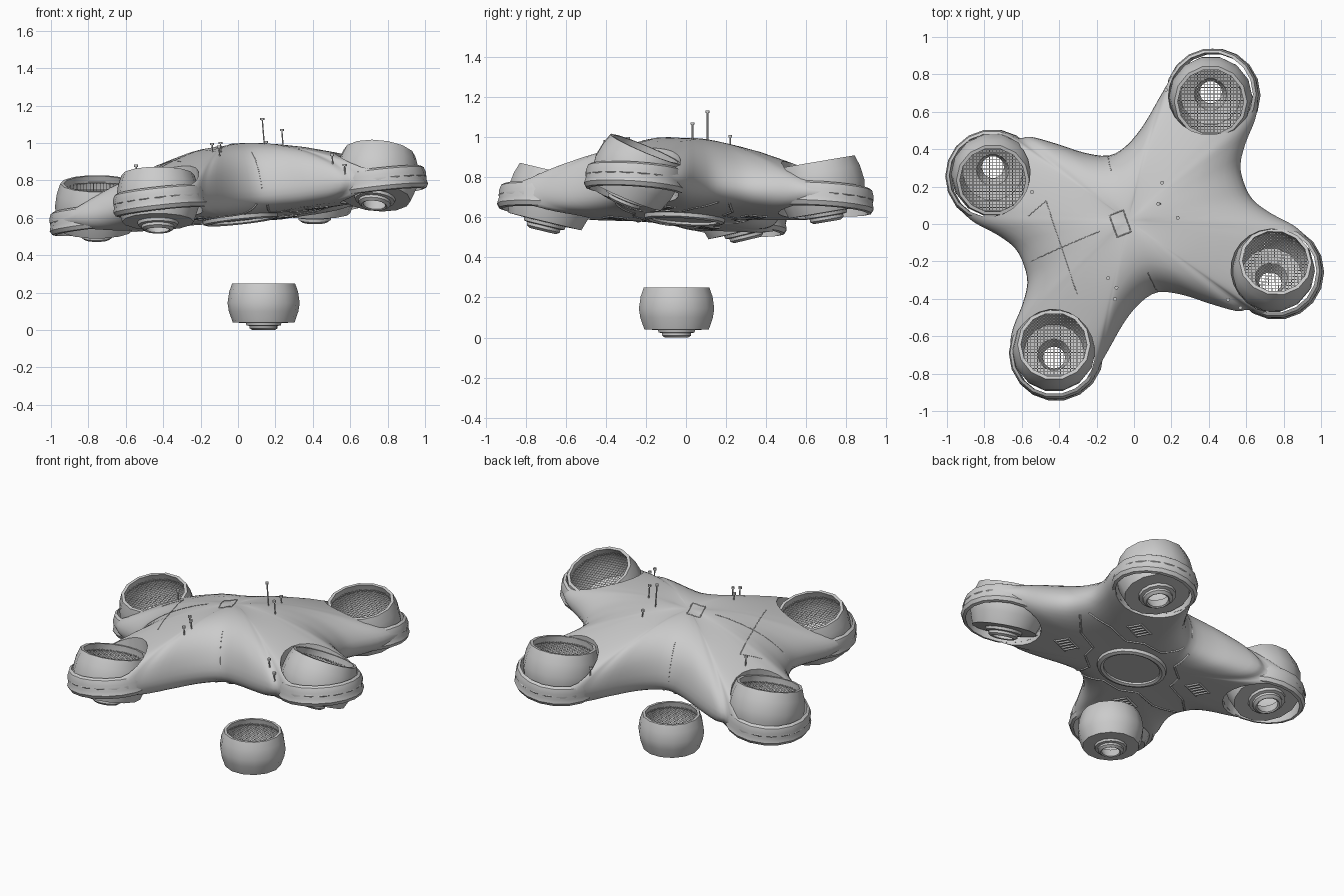
import bpy, bmesh, math
from mathutils import Vector, Matrix
from mathutils.bvhtree import BVHTree

if "Cube" in bpy.data.objects:
    bpy.data.objects.remove(bpy.data.objects["Cube"])

# Frame of the tilted hull: heading 20 degrees, slight pitch and roll
HULL = (Matrix.Translation((0, 0, 0.70))
        @ Vector((0, 0, 1)).rotation_difference(Vector((-0.11, 0.065, 1))).to_matrix().to_4x4()
        @ Matrix.Rotation(math.radians(20), 4, 'Z'))
INV = HULL.inverted()
ARM = (0.63, 0.505)
ARM_R = 0.248


def add(name, data, matrix=Matrix(), smooth=35):
    ob = bpy.data.objects.new(name, data)
    bpy.context.collection.objects.link(ob)
    ob.matrix_world = matrix
    if smooth and ob.type == 'MESH':
        bpy.ops.object.select_all(action='DESELECT')
        ob.select_set(True)
        bpy.context.view_layer.objects.active = ob
        bpy.ops.object.shade_smooth_by_angle(angle=math.radians(smooth))
    return ob


def mesh_from(name, verts, faces):
    me = bpy.data.meshes.new(name)
    me.from_pydata(verts, [], faces)
    bm = bmesh.new()
    bm.from_mesh(me)
    bmesh.ops.recalc_face_normals(bm, faces=bm.faces)
    bm.to_mesh(me)
    bm.free()
    return me


def lathe(name, profile, sides, closed=True):
    """Revolve an (r, z) profile; a closed profile makes a hollow ring."""
    n = len(profile)
    verts = [(r * math.cos(2 * math.pi * i / sides), r * math.sin(2 * math.pi * i / sides), z)
             for i in range(sides) for r, z in profile]
    faces = [(i * n + j, (i + 1) % sides * n + j,
              (i + 1) % sides * n + (j + 1) % n, i * n + (j + 1) % n)
             for i in range(sides) for j in range(n if closed else n - 1)]
    return mesh_from(name, verts, faces)


def tube(name, points, radius):
    cu = bpy.data.curves.new(name, 'CURVE')
    cu.dimensions = '3D'
    cu.bevel_depth = radius
    cu.bevel_resolution = 1
    cu.use_fill_caps = True
    sp = cu.splines.new('POLY')
    sp.points.add(len(points) - 1)
    for p, co in zip(sp.points, points):
        p.co = (*co, 1)
    return add(name, cu)


# Hull outline: half of it, repeated by a half turn into four arms
def quarter(flank):
    pts = [(0.63, 0), (0.645, 0.1), (0.71, 0.2), (0.80, 0.30)]
    pts += [(ARM[0] + ARM_R * math.cos(math.radians(a)), ARM[1] + ARM_R * math.sin(math.radians(a)))
            for a in range(-30, 146, 25)]
    return [Vector(p) for p in pts + flank + [(0, 0.39)]]


slim = quarter([(0.36, 0.59), (0.23, 0.48), (0.11, 0.41)])
wide = quarter([(0.36, 0.63), (0.235, 0.54), (0.12, 0.45)])
half = slim + [Vector((-p.x, p.y)) for p in wide[-2:0:-1]]
key = half + [-p for p in half]
outline = []
for i in range(len(key)):
    a, b, c, d = (key[(i + k) % len(key)] for k in (-1, 0, 1, 2))
    for t in (0, 1 / 3, 2 / 3):
        outline.append(0.5 * (2 * b + (c - a) * t + (2 * a - 5 * b + 4 * c - d) * t * t
                              + (3 * b - a - 3 * c + d) * t ** 3))

# Hull: domed top and shallow belly spread over scaled outlines
N = len(outline)
steps = [0.12, 0.25, 0.38, 0.5, 0.62, 0.72, 0.8, 0.87, 0.92, 0.96, 0.985]


def top_z(p, s):
    t = min(max(p.length - 0.05, 0), 1)
    return (0.085 + 0.21 * (1 - t * t * (3 - 2 * t))) * (1 - s ** 5) ** 0.5


def belly_z(p, s):
    return -0.1 * (1 - s ** 6) ** 0.5


rings = [(s, top_z) for s in steps] + [(1, None)] + [(s, belly_z) for s in reversed(steps)]
verts = [(*(p * s), f(p * s, s) if f else 0) for s, f in rings for p in outline]
faces = [(k * N + i, k * N + (i + 1) % N, (k + 1) * N + (i + 1) % N, (k + 1) * N + i)
         for k in range(len(rings) - 1) for i in range(N)]
verts += [(0, 0, 0.295), (0, 0, -0.1)]
last = (len(rings) - 1) * N
faces += [(i, (i + 1) % N, len(verts) - 2) for i in range(N)]
faces += [(last + i, last + (i + 1) % N, len(verts) - 1) for i in range(N)]
hull = add("hull", mesh_from("hull", verts, faces), HULL, 0)


def apply(mod):
    bpy.ops.object.select_all(action='DESELECT')
    bpy.context.view_layer.objects.active = hull
    bpy.context.view_layer.update()
    bpy.ops.object.modifier_apply(modifier=mod.name)


soften = hull.modifiers.new("soften", 'SMOOTH')
soften.use_x = soften.use_y = False
soften.factor, soften.iterations = 0.5, 10
apply(soften)

# Thruster wells cut through the arm ends
ENDS = [Matrix.Translation((sx * ARM[0], sy * ARM[1], 0)) for sx in (1, -1) for sy in (1, -1)]
for end in ENDS:
    bm = bmesh.new()
    bmesh.ops.create_cone(bm, cap_ends=True, segments=24, radius1=0.224, radius2=0.224, depth=1)
    me = bpy.data.meshes.new("well_cutter")
    bm.to_mesh(me)
    bm.free()
    cut = add("well_cutter", me, HULL @ end, 0)
    cut.hide_render = True
    mod = hull.modifiers.new("well", 'BOOLEAN')
    mod.operation, mod.solver, mod.object = 'DIFFERENCE', 'EXACT', cut
    apply(mod)
    bpy.data.objects.remove(cut)
hull.select_set(True)
bpy.ops.object.shade_smooth_by_angle(angle=math.radians(45))
tree = BVHTree.FromPolygons([v.co for v in hull.data.vertices], [p.vertices for p in hull.data.polygons])


def on_hull(x, y, side=1):
    """Point on the hull surface (hull frame), or None off the hull."""
    return tree.ray_cast(Vector((x, y, side)), Vector((0, 0, -side)))[0]


def seam(name, pts, side=1, radius=0.002):
    """Thin line laid over the hull through points in the hull frame."""
    path = []
    for a, b in zip(pts, pts[1:]):
        for k in range(13):
            q = Vector(a).lerp(Vector(b), k / 12)
            hit = on_hull(q.x, q.y, side)
            if hit:
                path.append(HULL @ hit)
    if len(path) > 1:
        tube(name, path, radius)


def local(x, y):
    return (INV @ Vector((x, y, 0.95))).xy


# Lip around each arm end
lip = lathe("arm_lip", [(0.224, -0.07), (0.242, -0.066), (0.254, -0.045), (0.247, -0.02),
                        (0.25, 0.015), (0.24, 0.045), (0.224, 0.055)], 18)
for end in ENDS:
    add("arm_lip", lip, HULL @ end)

# Thruster pods: hollow bowl, stepped nozzle and wire grille
bowl = lathe("thruster_pod", [
    (0.06, 0), (0.075, 0.01), (0.075, 0.022), (0.092, 0.025), (0.095, 0.038), (0.165, 0.04),
    (0.186, 0.1), (0.193, 0.145), (0.184, 0.205), (0.168, 0.25), (0.152, 0.25), (0.164, 0.2),
    (0.166, 0.14), (0.14, 0.08), (0.075, 0.06), (0.052, 0.004)], 14)
gv, gf = [], []
for k in range(-10, 11):
    c = k * 0.0152
    h = math.sqrt(0.16 ** 2 - c * c)
    for flip in (False, True):
        n = len(gv)
        quad = [(-h, c - 0.0015), (h, c - 0.0015), (h, c + 0.0015), (-h, c + 0.0015)]
        gv += [(q[1], q[0], 0.219) if flip else (*q, 0.221) for q in quad]
        gf.append((n, n + 1, n + 2, n + 3))
grille = mesh_from("thruster_grille", gv, gf)


def pod(x, y, z, lean, scale, height):
    tilt = Vector((0, 0, 1)).rotation_difference(Vector((*lean, 1))).to_matrix().to_4x4()
    m = (Matrix.Translation((x, y, z)) @ tilt @ Matrix.Diagonal((scale, scale, height, 1))
         @ Matrix.Translation((0, 0, -0.125)))
    add("thruster_pod", bowl, m, 40)
    add("thruster_grille", grille, m, 0)


pod(-0.428, -0.68, 0.68, (0, 0.24), 1.16, 1.22)
pod(0.742, -0.258, 0.803, (0.1, 0.42), 1.16, 1.2)
pod(-0.755, 0.27, 0.635, (0, -0.24), 1.16, 1.22)
pod(0.41, 0.68, 0.728, (0, -0.17), 1.16, 1.22)
pod(0.137, -0.047, 0.125, (0, 0), 1.0, 1.0)      # loose pod standing below

# Antennas: thin mast with a small cap (x, y, height)
for x, y, h in ((0.145, 0.105, 0.14), (0.245, 0.03, 0.08), (0.155, 0.22, 0.04), (-0.135, -0.29, 0.04),
                (-0.09, -0.34, 0.05), (-0.1, -0.4, 0.05), (-0.555, 0.18, 0.06), (0.155, 0.73, 0.05),
                (0.2, 0.8, 0.05), (0.5, -0.4, 0.05), (0.56, -0.44, 0.05), (0.6, 0.2, 0.05)):
    hit = on_hull(*local(x, y))
    if hit:
        base = HULL @ hit
        tip = base + Vector((-0.08 * h, 0, h))
        tube("antenna_mast", [base, tip], 0.004)
        tube("antenna_cap", [tip - Vector((0, 0, 0.006)), tip + Vector((0, 0, 0.006))], 0.011)

# Panel seams, top hatch and waist seams
for line in (((-0.48, 0.13), (-0.31, -0.37)), ((-0.6, -0.2), (-0.18, -0.04)), ((-0.48, 0.13), (-0.58, 0.05))):
    seam("panel_seam", [local(*p) for p in line])
hx, hy = local(-0.07, 0)
seam("top_hatch", [(hx + a * 0.04, hy + b * 0.062) for a, b in ((-1, -1), (1, -1), (1, 1), (-1, 1), (-1, -1))], radius=0.003)
for sy in (1, -1):
    seam("waist_seam", [(0, sy * 0.29), (0, sy * 0.389)])

# Belly: hatch ring with plate, conduits and slatted vents
add("belly_ring", lathe("belly_ring", [(0.165, -0.09), (0.165, -0.118), (0.18, -0.125), (0.2, -0.118), (0.205, -0.09)], 28), HULL)
add("belly_plate", lathe("belly_plate", [(0.001, -0.106), (0.166, -0.106)], 28, False), HULL)
for sx in (1, -1):
    for sy in (1, -1):
        seam("belly_conduit", [(sx * a, sy * b) for a, b in
                               ((0.03, 0.36), (0.08, 0.24), (0.2, 0.2), (0.26, 0.11), (0.42, 0.1), (0.56, 0.03))], -1, 0.006)
        for k in range(5):
            x = 0.29 + 0.025 * k
            seam("belly_vent", [(sx * x, sy * 0.2), (sx * x, sy * 0.29)], -1, 0.007)
        for y in (0.2, 0.29):
            seam("vent_frame", [(sx * 0.28, sy * y), (sx * 0.4, sy * y)], -1, 0.007)
